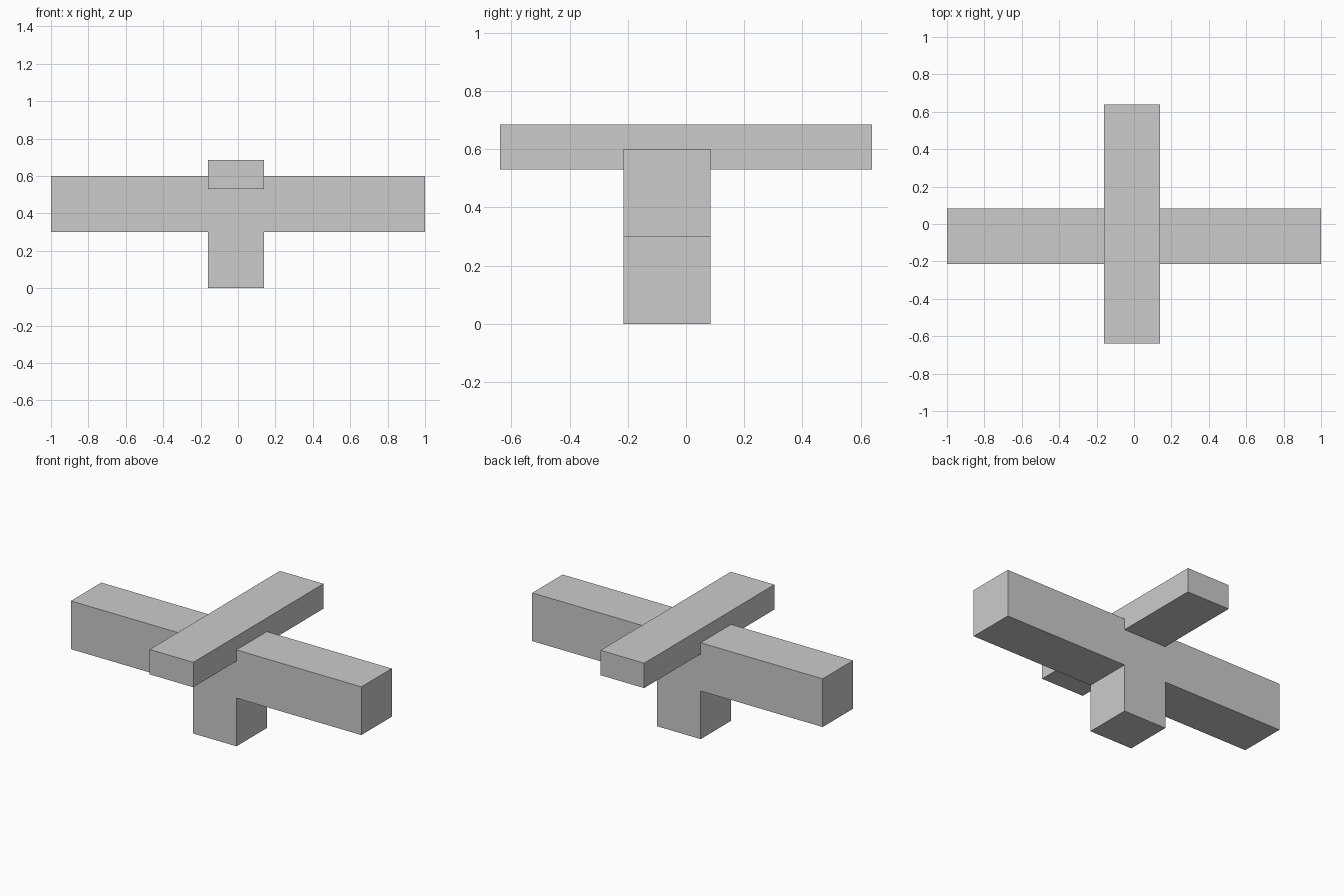
import bpy
import bmesh

if "Cube" in bpy.data.objects:
    bpy.data.objects.remove(bpy.data.objects["Cube"])


def extrude_profile(name, profile, y0, y1):
    """Extrude an (x, z) outline along y into a solid."""
    bm = bmesh.new()
    face = bm.faces.new([bm.verts.new((x, y0, z)) for x, z in profile])
    ext = bmesh.ops.extrude_face_region(bm, geom=[face])
    verts = [v for v in ext["geom"] if isinstance(v, bmesh.types.BMVert)]
    bmesh.ops.translate(bm, verts=verts, vec=(0, y1 - y0, 0))
    bmesh.ops.recalc_face_normals(bm, faces=bm.faces)
    mesh = bpy.data.meshes.new(name)
    bm.to_mesh(mesh)
    bm.free()
    obj = bpy.data.objects.new(name, mesh)
    bpy.context.collection.objects.link(obj)
    return obj


# Shared width of the post and the cross bar
left, right = -0.16, 0.14

# T-shaped body: long beam with the post below it
extrude_profile("beam_and_post", [
    (left, 0), (right, 0), (right, 0.3), (1, 0.3),
    (1, 0.6), (-1, 0.6), (-1, 0.3), (left, 0.3),
], -0.215, 0.084)

# Flat cross bar let into the top of the beam
extrude_profile("cross_bar", [
    (left, 0.53), (right, 0.53), (right, 0.685), (left, 0.685),
], -0.64, 0.64)
